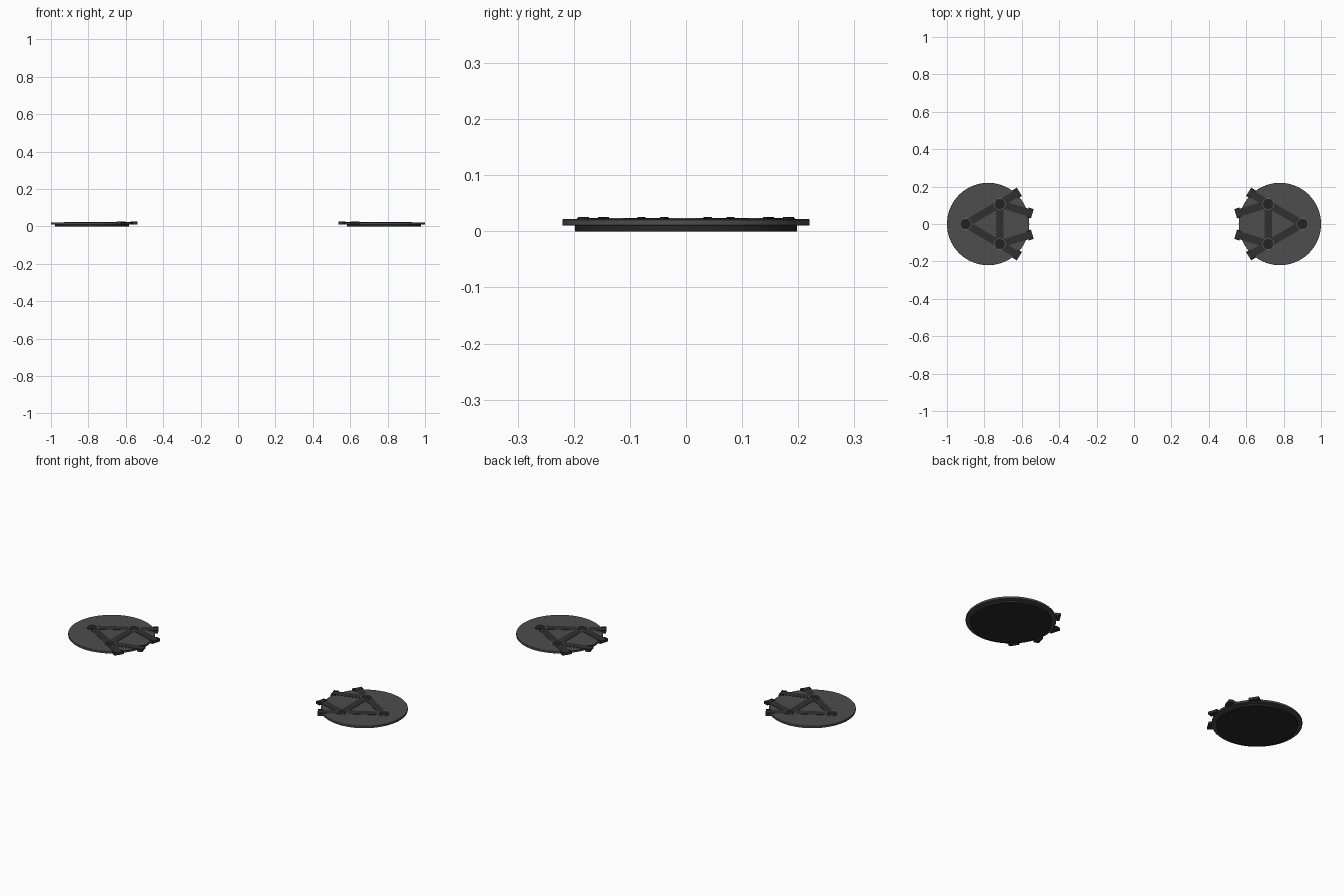
import bpy
from math import atan2, hypot, cos, sin

if "Cube" in bpy.data.objects:
    bpy.data.objects.remove(bpy.data.objects["Cube"])


def material(name, value):
    m = bpy.data.materials.new(name)
    m.diffuse_color = (value, value, value, 1)
    m.use_nodes = True
    m.node_tree.nodes["Principled BSDF"].inputs["Base Color"].default_value = m.diffuse_color
    return m


DISC = material("dark_grey", 0.075)
BASE = material("near_black", 0.02)
BAR = material("charcoal", 0.03)
HUB = material("black", 0.016)
RING = material("mid_grey", 0.16)


def finish(name, mat, bevel=0):
    ob = bpy.context.object
    ob.name = name
    ob.data.materials.append(mat)
    if bevel:
        b = ob.modifiers.new("bevel", 'BEVEL')
        b.width = bevel
        b.segments = 1
    return ob


def disc(name, x, y, radius, z0, z1, mat, sides=96, bevel=0):
    bpy.ops.mesh.primitive_cylinder_add(vertices=sides, radius=radius, depth=z1 - z0,
                                        location=(x, y, (z0 + z1) / 2))
    ob = finish(name, mat, bevel)
    bpy.ops.object.shade_smooth_by_angle()
    return ob


def block(name, x, y, angle, length, width, z0, z1, mat):
    bpy.ops.mesh.primitive_cube_add(size=1, location=(x, y, (z0 + z1) / 2),
                                    rotation=(0, 0, angle))
    bpy.context.object.scale = (length, width, z1 - z0)
    bpy.ops.object.transform_apply(location=False, rotation=False, scale=True)
    return finish(name, mat)


def bar(name, a, b, width, z1):
    dx, dy = b[0] - a[0], b[1] - a[1]
    return block(name, (a[0] + b[0]) / 2, (a[1] + b[1]) / 2, atan2(dy, dx),
                 hypot(dx, dy), width, 0.018, z1, BAR)


for s, side in ((-1, "left"), (1, "right")):
    # foot pad and plate
    disc(side + "_base_pad", s * 0.78, 0, 0.198, 0, 0.0105, BASE)
    disc(side + "_plate", s * 0.78, 0, 0.22, 0.010, 0.0215, DISC, bevel=0.001)

    # triangular frame with round hubs
    hubs = [(s * 0.90, 0), (s * 0.718, 0.107), (s * 0.718, -0.107)]
    for i, h in enumerate(hubs):
        bar(f"{side}_frame_bar_{i}", h, hubs[(i + 1) % 3], 0.04, 0.0228 + i * 0.0001)
        disc(f"{side}_hub_ring_{i}", *h, 0.031, 0.018, 0.0235, RING, 32)
        disc(f"{side}_hub_{i}", *h, 0.028, 0.018, 0.0240, HUB, 32)

    # arms that run to clips gripping the inner rim
    for k, (cx, cy) in enumerate(((0.625, 0.165), (0.557, 0.059))):
        for t in (-1, 1):
            tag = f"{side}_{'back' if t > 0 else 'front'}_{k}"
            hub, end = (s * 0.718, t * 0.107), (s * cx, t * cy)
            bar(tag + "_arm", hub, end, 0.04, 0.0231)
            a = atan2(end[1] - hub[1], end[0] - hub[0])
            block(tag + "_clip", *end, a, 0.028, 0.052, 0.0105, 0.0236, BAR)
            # raised corner studs
            for u in (-1, 1):
                block(tag + "_stud", end[0] - u * 0.021 * sin(a), end[1] + u * 0.021 * cos(a),
                      a, 0.024, 0.008, 0.018, 0.0255, HUB)
